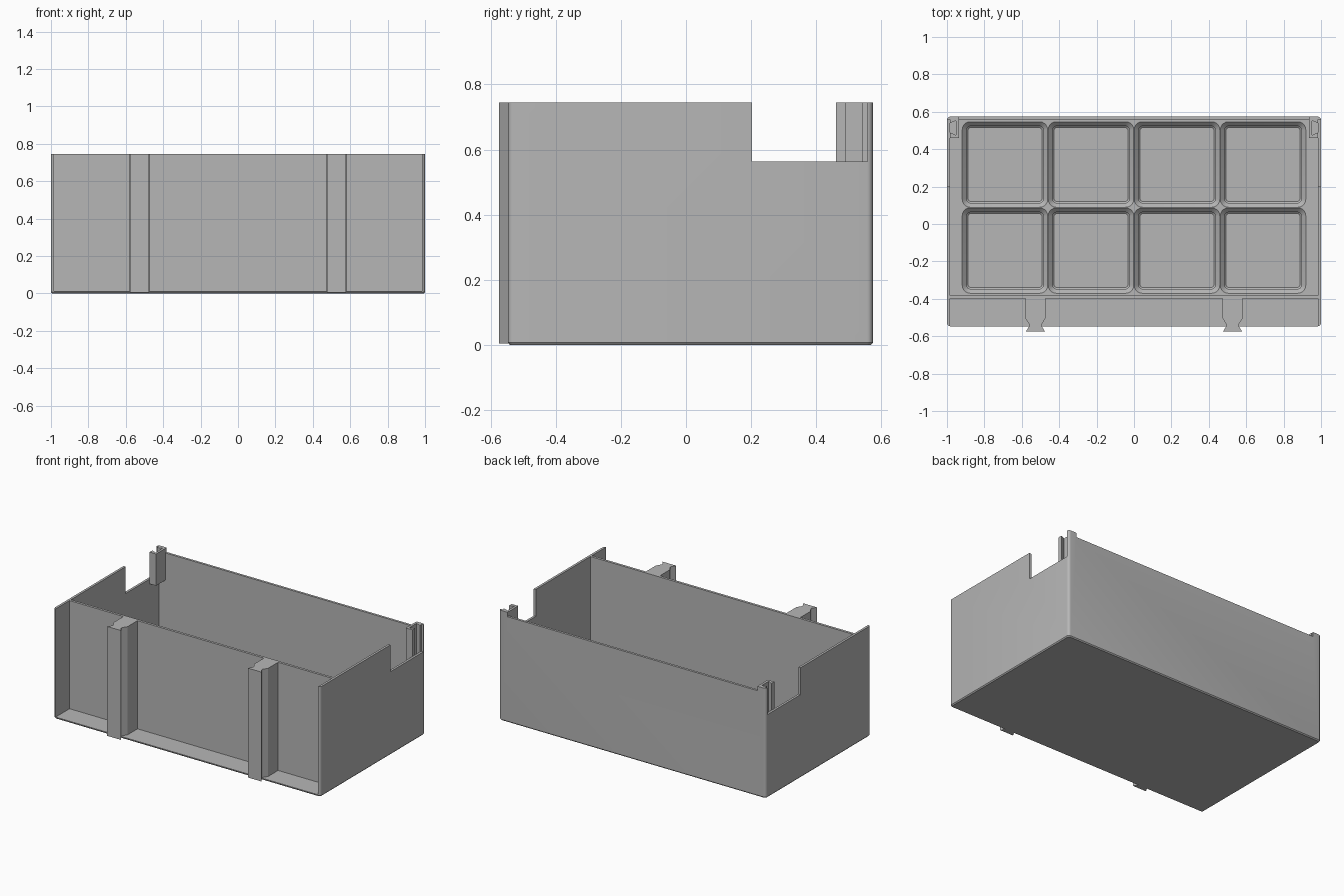
import bpy, bmesh, math

if "Cube" in bpy.data.objects:
    bpy.data.objects.remove(bpy.data.objects["Cube"])

grey = bpy.data.materials.new("plain grey")
grey.diffuse_color = (0.47, 0.47, 0.47, 1)
grey.use_nodes = True
grey.node_tree.nodes["Principled BSDF"].inputs["Base Color"].default_value = grey.diffuse_color


def finish(name, bm):
    bmesh.ops.recalc_face_normals(bm, faces=bm.faces)
    me = bpy.data.meshes.new(name)
    bm.to_mesh(me)
    bm.free()
    me.materials.append(grey)
    ob = bpy.data.objects.new(name, me)
    bpy.context.collection.objects.link(ob)
    return ob


def add_loft(bm, rings):
    """Closed solid through rings of equal point count."""
    rows = [[bm.verts.new(p) for p in r] for r in rings]
    n = len(rows[0])
    for a, b in zip(rows, rows[1:]):
        for i in range(n):
            j = (i + 1) % n
            bm.faces.new((a[i], a[j], b[j], b[i]))
    bm.faces.new(rows[0][::-1])
    bm.faces.new(rows[-1])


def rounded(x0, x1, y0, y1, r, z, seg=5):
    """Rounded rectangle ring at height z."""
    pts = []
    corners = [(x1 - r, y1 - r), (x0 + r, y1 - r), (x0 + r, y0 + r), (x1 - r, y0 + r)]
    for k, (cx, cy) in enumerate(corners):
        for i in range(seg + 1):
            a = math.pi / 2 * (k + i / seg)
            pts.append((cx + r * math.cos(a), cy + r * math.sin(a), z))
    return pts


def add_box(bm, x0, x1, y0, y1, z0, z1):
    add_loft(bm, [[(x0, y0, z), (x1, y0, z), (x1, y1, z), (x0, y1, z)] for z in (z0, z1)])


def prism(name, pts, z0, z1):
    bm = bmesh.new()
    add_loft(bm, [[(x, y, z) for x, y in pts] for z in (z0, z1)])
    return finish(name, bm)


def activate(ob):
    bpy.ops.object.select_all(action='DESELECT')
    ob.select_set(True)
    bpy.context.view_layer.objects.active = ob


def cut(ob, cutter):
    m = ob.modifiers.new("cut", 'BOOLEAN')
    m.operation = 'DIFFERENCE'
    m.solver = 'EXACT'
    m.object = cutter
    activate(ob)
    bpy.ops.object.modifier_apply(modifier=m.name)
    bpy.data.objects.remove(cutter, do_unlink=True)


H = 0.745        # overall height
IN = 0.984       # inner face of the side walls
FLOOR = 0.012
YF, YB = -0.547, 0.574

# Bin body: rounded block with a chamfered base
bm = bmesh.new()
add_loft(bm, [rounded(-0.994, 0.994, YF + 0.006, YB - 0.006, 0.012, 0),
              rounded(-1, 1, YF, YB, 0.018, 0.007),
              rounded(-1, 1, YF, YB, 0.018, H)])
body = finish("bin_body", bm)

# Main cavity and open front recess, leaving the divider wall between them
bm = bmesh.new()
add_box(bm, -IN, IN, -0.382, 0.558, FLOOR, 1)
add_box(bm, -IN, IN, -0.7, -0.399, FLOOR, 1)
cut(body, finish("cavity_cutter", bm))

# Side wall notches, and the slightly lower top of the back wall
bm = bmesh.new()
for s in (-1, 1):
    xs = sorted((s * 0.97, s * 1.1))
    add_box(bm, *xs, 0.203, 0.5575, 0.563, 1)
add_box(bm, -0.938, 0.938, 0.5, 0.7, 0.715, 1)
cut(body, finish("notch_cutter", bm))

# Floor grid with eight stepped, tapered pockets
bm = bmesh.new()
add_box(bm, -IN - 0.002, IN + 0.002, -0.384, 0.56, FLOOR - 0.003, 0.062)
grid = finish("floor_grid", bm)
bm = bmesh.new()
steps = [(0.198, 0.018, 0.002), (0.198, 0.018, FLOOR), (0.2055, 0.022, 0.0195),
         (0.2055, 0.022, 0.0385), (0.2285, 0.043, 0.0615), (0.2285, 0.043, 0.1)]
for cx in (-0.69, -0.23, 0.23, 0.69):
    for cy in (-0.142, 0.318):
        add_loft(bm, [rounded(cx - h, cx + h, cy - h, cy + h, r, z) for h, r, z in steps])
cut(grid, finish("pocket_cutter", bm))

# Dovetail rails on the front of the divider
half = [(0.053, -0.397), (0.053, -0.505), (0.033, -0.537), (0.033, -0.545), (0.051, -0.575)]
for s, side in ((-1, "left"), (1, "right")):
    c = s * 0.527
    pts = [(c + x, y) for x, y in half] + [(c - x, y) for x, y in reversed(half)]
    prism("dovetail_rail_" + side, pts, 0.004, H)

# Slotted brackets in the back corners, opening outward
slot = [(0.936, 0.562), (0.936, 0.46), (0.985, 0.46), (0.985, 0.49),
        (0.952, 0.475), (0.952, 0.552), (0.985, 0.54), (0.985, 0.562)]
for s, side in ((-1, "left"), (1, "right")):
    prism("slot_bracket_" + side, [(s * x, y) for x, y in slot], 0.53, H)

# Smooth rounded corners, keep real edges sharp
for ob in list(bpy.context.collection.objects):
    activate(ob)
    bpy.ops.object.shade_smooth_by_angle(angle=math.radians(30))
